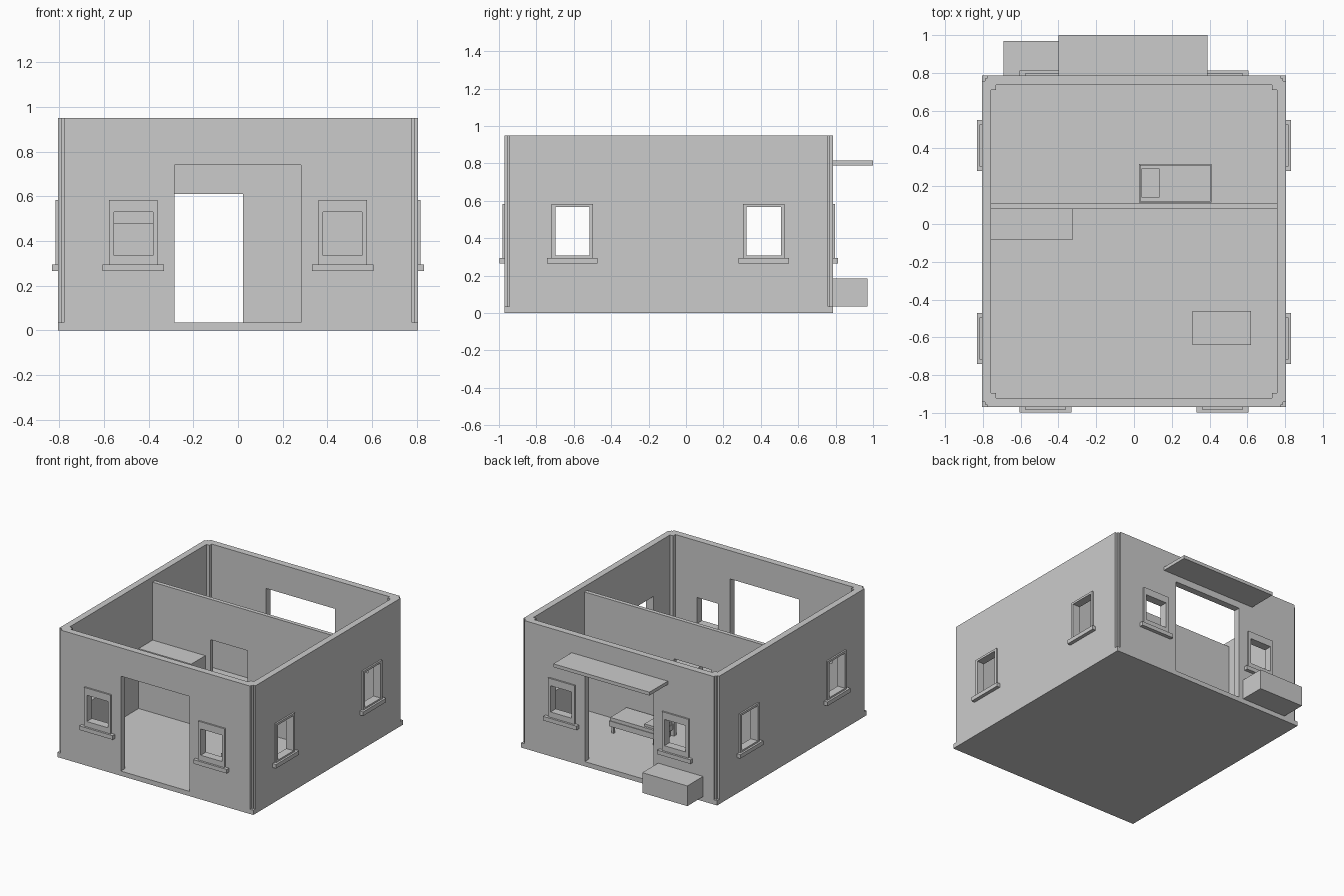
import bpy
import bmesh

if "Cube" in bpy.data.objects:
    bpy.data.objects.remove(bpy.data.objects["Cube"], do_unlink=True)

plaster = bpy.data.materials.new("plain_grey")
plaster.use_nodes = True
GREY = (0.6, 0.6, 0.6, 1)
plaster.diffuse_color = GREY
plaster.node_tree.nodes["Principled BSDF"].inputs["Base Color"].default_value = GREY

FLOOR, TOP = 0.035, 0.95
X, FRONT, BACK = 0.805, -0.97, 0.785


def finish(name, bm):
    bmesh.ops.recalc_face_normals(bm, faces=bm.faces)
    mesh = bpy.data.meshes.new(name)
    bm.to_mesh(mesh)
    bm.free()
    mesh.materials.append(plaster)
    obj = bpy.data.objects.new(name, mesh)
    bpy.context.collection.objects.link(obj)
    return obj


def boxes(name, *ranges):
    """One object from boxes given as (x0, x1, y0, y1, z0, z1)."""
    bm = bmesh.new()
    for r in ranges:
        vs = bmesh.ops.create_cube(bm, size=1)["verts"]
        for v in vs:
            for i in range(3):
                lo, hi = r[2 * i], r[2 * i + 1]
                v.co[i] = (lo + hi) / 2 + v.co[i] * (hi - lo)
    return finish(name, bm)


def prism(name, outline, z0, z1):
    bm = bmesh.new()
    face = bm.faces.new([bm.verts.new((x, y, z0)) for x, y in outline])
    ext = bmesh.ops.extrude_face_region(bm, geom=[face])["geom"]
    for v in ext:
        if isinstance(v, bmesh.types.BMVert):
            v.co.z = z1
    return finish(name, bm)


def cut(obj, *cutters):
    """Subtract the cutters, bake the result and remove them."""
    for c in cutters:
        c.hide_render = True
        mod = obj.modifiers.new("cut", "BOOLEAN")
        mod.operation, mod.solver, mod.object = "DIFFERENCE", "EXACT", c
    bpy.context.view_layer.update()
    graph = bpy.context.evaluated_depsgraph_get()
    mesh = bpy.data.meshes.new_from_object(obj.evaluated_get(graph))
    obj.modifiers.clear()
    obj.data = mesh
    for c in cutters:
        bpy.data.objects.remove(c, do_unlink=True)


def stepped_outline(x, y0, y1, steps):
    """Rectangle whose four corners are replaced by inset steps."""
    pts = []
    for sx, sy in ((1, 1), (-1, 1), (-1, -1), (1, -1)):
        edge = y1 if sy > 0 else y0
        corner = [(sx * (x - a), edge - sy * b) for a, b in steps]
        pts += corner if sx * sy > 0 else corner[::-1]
    return pts


# Floor slab
boxes("floor_slab", (-X, X, FRONT, BACK, 0, FLOOR))

# Outer walls with stepped corner posts, doorways and window openings
a, b = 0.015, 0.027
walls = prism("outer_walls", stepped_outline(
    X, FRONT, BACK, [(0, b), (a, b), (a, a), (b, a), (b, 0)]), FLOOR, TOP)
p = 0.026
room = prism("room_cutter", stepped_outline(
    X - 0.048, FRONT + 0.05, BACK - 0.05, [(0, p), (p, p), (p, 0)]), -0.1, 1.1)
WIN_X, HALF_X, Z_X = 0.468, 0.087, (0.335, 0.53)
WIN_Y, HALF_Y, Z_Y = (-0.607, 0.415), 0.092, (0.307, 0.567)
door = boxes("door_cutter", (-0.284, 0.282, -1.2, 1.2, -0.1, 0.74))
front_holes = boxes("front_back_cutter", *[
    (s * WIN_X - HALF_X, s * WIN_X + HALF_X, -1.2, 1.2, *Z_X) for s in (-1, 1)])
side_holes = boxes("side_cutter", *[
    (-1.2, 1.2, y - HALF_Y, y + HALF_Y, *Z_Y) for y in WIN_Y])
cut(walls, room, door, front_holes, side_holes)

# Window frames and sills
F, S = 0.012, 0.027
Z_FRAME, Z_SILL = (0.295, 0.583), (0.265, 0.295)


def span(surface, out, depth):
    return sorted((surface, surface + out * depth))


for side, wall, out in (("front", FRONT, -1), ("back", BACK, 1)):
    for hand, s in (("right", -1), ("left", 1)):
        c = s * WIN_X
        frame = boxes(f"{side}_{hand}_window_frame",
                      (c - 0.109, c + 0.109, *span(wall, out, F), *Z_FRAME))
        cut(frame, boxes("frame_cutter", (c - HALF_X, c + HALF_X, -1.2, 1.2, *Z_X)))
        boxes(f"{side}_{hand}_window_sill",
              (c - 0.137, c + 0.137, *span(wall, out, S), *Z_SILL))

for hand, out in (("right", -1), ("left", 1)):
    for place, c in zip(("front", "rear"), WIN_Y):
        frame = boxes(f"{hand}_{place}_side_frame",
                      (*span(out * X, out, F), c - 0.111, c + 0.111, *Z_FRAME))
        cut(frame, boxes("frame_cutter", (-1.2, 1.2, c - HALF_Y, c + HALF_Y, *Z_Y)))
        boxes(f"{hand}_{place}_side_sill",
              (*span(out * X, out, S), c - 0.135, c + 0.135, *Z_SILL))

# Inner partition with its doorway
partition = boxes("partition", (-0.757, 0.757, 0.08, 0.11, FLOOR, 0.91))
cut(partition, boxes("partition_cutter", (-0.284, 0.022, 0, 0.2, -0.1, 0.61)))

# Awning and outside chest at the back
boxes("back_awning", (-0.4, 0.39, BACK, 1.0, 0.79, 0.815))
boxes("back_chest", (-0.69, -0.32, BACK, 0.97, FLOOR, 0.185))

# Counter and low table in the front room
boxes("counter", (-0.757, -0.325, -0.085, 0.08, FLOOR, 0.48))
boxes("low_table", (0.31, 0.62, -0.64, -0.46, FLOOR, 0.2))

# Bed in the back room
boxes("bed_frame", (0.027, 0.41, 0.115, 0.317, 0.085, 0.125))
boxes("mattress", (0.032, 0.405, 0.12, 0.312, 0.125, 0.15))
boxes("pillow", (0.04, 0.135, 0.14, 0.295, 0.15, 0.168))
boxes("bed_legs", *[(x, x + 0.018, y, y + 0.018, FLOOR, 0.085)
                    for x in (0.04, 0.38) for y in (0.125, 0.289)])
